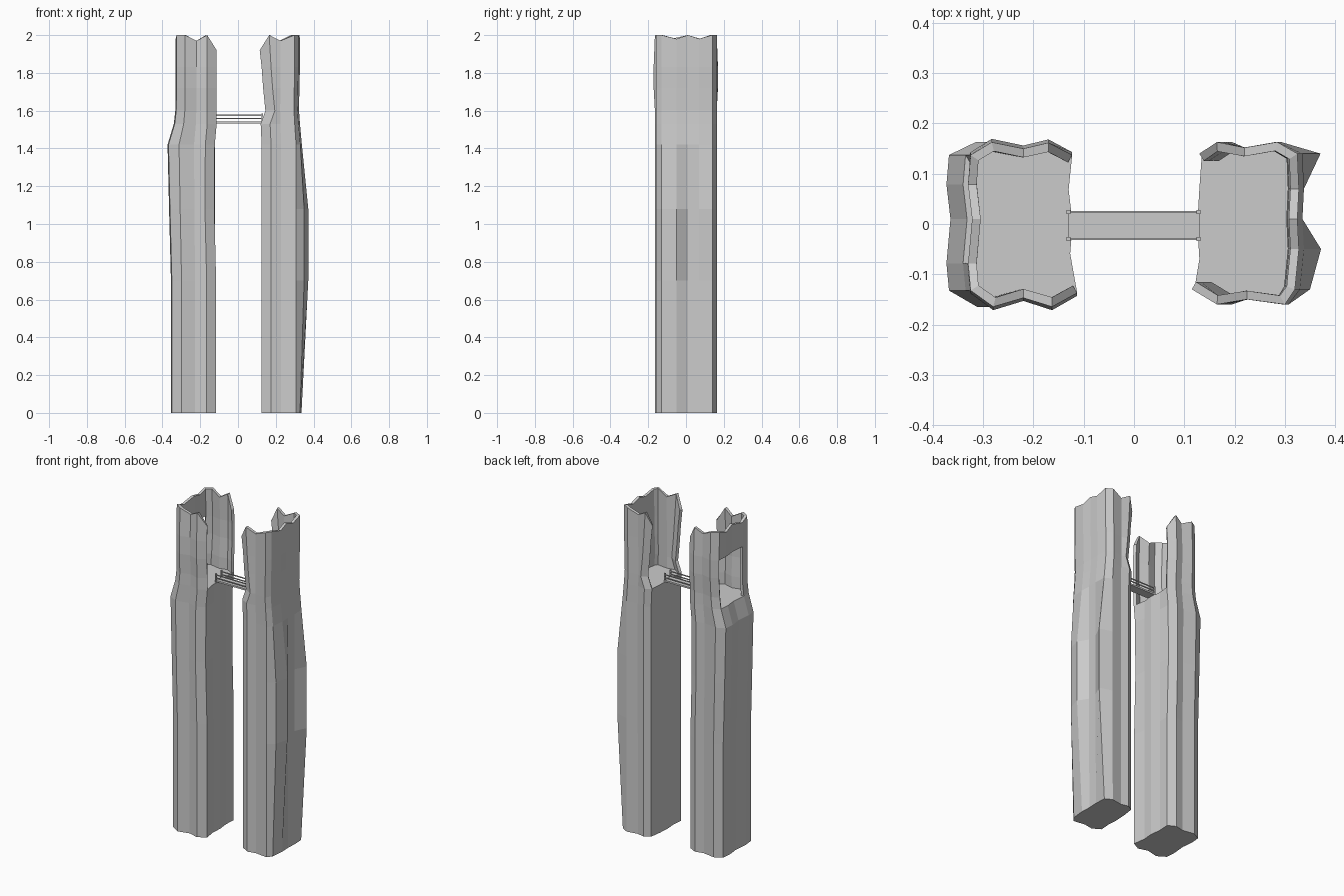
import bpy, bmesh

if "Cube" in bpy.data.objects:
    bpy.data.objects.remove(bpy.data.objects["Cube"])

FLOOR = 1.53
# Plan outlines as (distance from centre, y): front, outer side, back, inner side
LEFT = [(.113, -.14), (.163, -.168), (.22, -.15), (.28, -.168), (.325, -.135),
        (.33, -.08), (.322, .01), (.33, .08), (.325, .14), (.283, .166),
        (.22, .153), (.17, .165), (.123, .14), (.13, .07), (.122, 0), (.127, -.06)]
RIGHT = [(.115, -.13), (.165, -.16), (.225, -.15), (.30, -.16), (.32, -.13),
         (.328, -.05), (.325, .01), (.328, .07), (.325, .14), (.285, .163),
         (.22, .152), (.165, .163), (.13, .14), (.13, .07), (.126, 0), (.13, -.07)]
# Levels: z, outward shift of outer side, outward shift of inner wall ends, y scale
LEFT_BODY = [(0, .025, .003, .98), (.7, .025, .003, .98), (1.08, .035, .012, .98),
             (1.42, .043, .01, .98), (FLOOR, .01, 0, .98)]
RIGHT_BODY = [(0, .008, .01, 1), (.7, .01, .01, 1), (1.08, .01, .01, 1),
              (1.42, .01, .01, 1), (FLOOR, 0, .005, 1)]
LEFT_WALL = [(FLOOR, .01, 0, .98), (1.6, .002, 0, .98), (1.72, 0, 0, 1.02),
             (1.83, 0, 0, 1.02), (2, 0, 0, .98)]
RIGHT_WALL = [(FLOOR, 0, .005, 1), (1.6, -.005, .03, 1), (1.72, -.003, .018, 1),
              (1.83, 0, .01, 1), (2, 0, 0, 1)]
BULGE = {4: .02, 5: .034, 8: .036}          # ridges on the right outer face
JAGGED = {0: 1.92, 2: 1.97, 5: 1.98, 7: 1.98, 10: 1.97, 12: 1.92}


def ring_point(outline, i, level, side, bulge):
    z, out, inner, ys = level
    x, y = outline[i]
    if 4 <= i <= 8:
        x += out
    elif i in (3, 9):
        x += out * .75
    elif i in (2, 10):
        x += out * .3
    elif i in (0, 1, 11, 12):
        x += inner
    if bulge and z in (.7, 1.08):
        x += BULGE.get(i, 0)
    if z == 2:
        z = JAGGED.get(i, 2)
    return (side * x, y * ys, z)


def skin(name, outline, levels, side, count, closed, skip=(), bulge=False):
    bm = bmesh.new()
    rings = [[bm.verts.new(ring_point(outline, i, lv, side, bulge)) for i in range(count)]
             for lv in levels]
    for k in range(len(rings) - 1):
        lo, hi = rings[k], rings[k + 1]
        for i in range(count if closed else count - 1):
            if (k, i) in skip:
                continue
            j = (i + 1) % count
            quad = [lo[i], lo[j], hi[j], hi[i]]
            bm.faces.new(quad if side > 0 else quad[::-1])
    if closed:
        bm.faces.new(rings[0])
        bm.faces.new(rings[-1])
        bmesh.ops.recalc_face_normals(bm, faces=bm.faces[:])
    bmesh.ops.delete(bm, geom=[v for v in bm.verts if not v.link_faces], context='VERTS')
    me = bpy.data.meshes.new(name)
    bm.to_mesh(me)
    bm.free()
    ob = bpy.data.objects.new(name, me)
    bpy.context.collection.objects.link(ob)
    return ob


def box(name, x0, x1, y0, y1, z0, z1):
    bpy.ops.mesh.primitive_cube_add(size=1, location=((x0 + x1) / 2, (y0 + y1) / 2, (z0 + z1) / 2))
    ob = bpy.context.object
    ob.name = name
    ob.scale = (x1 - x0, y1 - y0, z1 - z0)


# Solid rock pillars
skin("left_pillar", LEFT, LEFT_BODY, -1, 16, True)
skin("right_pillar", RIGHT, RIGHT_BODY, 1, 16, True, bulge=True)

# Jagged walls around each platform, open to the inside; the left one has a window
window = {(k, i) for k in (0, 1, 2) for i in (5, 6, 7)}
for name, outline, levels, side, skip in (
        ("left_wall", LEFT, LEFT_WALL, -1, window),
        ("right_wall", RIGHT, RIGHT_WALL, 1, ())):
    wall = skin(name, outline, levels, side, 13, False, skip)
    mod = wall.modifiers.new("thickness", 'SOLIDIFY')
    mod.thickness = .017
    mod.offset = -1
    mod.use_even_offset = True

# Bridge deck, rails and end posts
box("bridge_deck", -.13, .13, -.03, .026, 1.533, 1.543)
for y in (-.03, .024):
    for z in (1.558, 1.576):
        box("bridge_rail", -.128, .128, y - .002, y + .002, z - .003, z + .003)
    for x in (-.13, .128):
        box("bridge_post", x - .004, x + .004, y - .004, y + .004, 1.53, 1.585)
